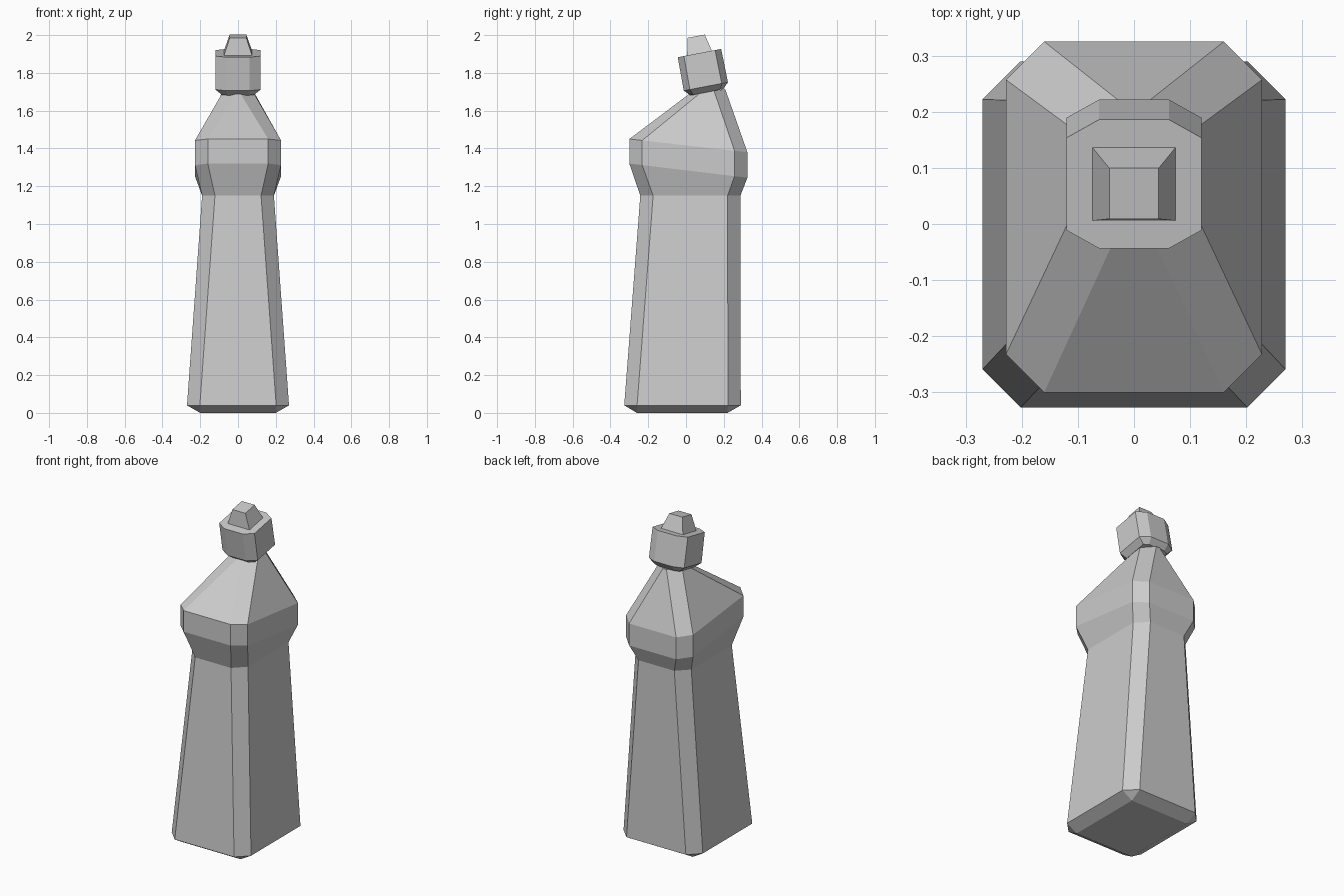
import bpy, math
from mathutils import Matrix

cube = bpy.data.objects.get("Cube")
if cube:
    bpy.data.objects.remove(cube, do_unlink=True)

grey = bpy.data.materials.new("plain grey")
grey.use_nodes = True
colour = (0.6, 0.6, 0.6, 1)
grey.diffuse_color = colour
grey.node_tree.nodes["Principled BSDF"].inputs["Base Color"].default_value = colour


def ring(half_x, front, back, cut_x, cut_y, z_front, z_back):
    """Rectangle with cut corners, its height sloping from front to back."""
    xi, yf, yb = half_x - cut_x, front + cut_y, back - cut_y
    outline = [(-xi, front), (xi, front), (half_x, yf), (half_x, yb),
               (xi, back), (-xi, back), (-half_x, yb), (-half_x, yf)]
    slope = (z_back - z_front) / (back - front)
    return [(x, y, z_front + (y - front) * slope) for x, y in outline]


def loft(name, rings, matrix=Matrix()):
    """Flat-faced solid through a stack of rings, with merged doubles."""
    n = len(rings[0])
    verts = [p for r in rings for p in r]
    faces = [tuple(reversed(range(n))), tuple(range(len(verts) - n, len(verts)))]
    for k in range(len(rings) - 1):
        for i in range(n):
            a, b = k * n + i, k * n + (i + 1) % n
            faces.append((a, b, b + n, a + n))
    mesh = bpy.data.meshes.new(name)
    mesh.from_pydata(verts, [], faces)
    mesh.transform(matrix)
    import bmesh
    bm = bmesh.new()
    bm.from_mesh(mesh)
    bmesh.ops.remove_doubles(bm, verts=bm.verts, dist=1e-4)
    bmesh.ops.recalc_face_normals(bm, faces=bm.faces)
    bm.to_mesh(mesh)
    bm.free()
    mesh.materials.append(grey)
    obj = bpy.data.objects.new(name, mesh)
    bpy.context.collection.objects.link(obj)
    return obj


# Bottle: bevelled foot, tapering body, bulged grip, slanted shoulder
cut = 0.068
loft("bottle", [
    ring(0.20, -0.26, 0.22, 0, 0, 0, 0),
    ring(0.27, -0.327, 0.29, cut, cut, 0.04, 0.04),
    ring(0.19, -0.242, 0.288, cut, cut, 1.15, 1.15),
    ring(0.228, -0.30, 0.325, cut, cut, 1.32, 1.245),
    ring(0.228, -0.30, 0.325, cut, cut, 1.45, 1.38),
    ring(0.08, 0.022, 0.208, cut, 0.06, 1.692, 1.713),
])

# Tilted cap and nozzle share one axis
tilt = Matrix.Translation((0, 0.105, 1.728)) @ Matrix.Rotation(math.radians(10.8), 4, "X")
loft("cap", [
    ring(0.085, -0.088, 0.088, 0.03, 0.015, -0.031, -0.031),
    ring(0.12, -0.119, 0.119, 0.058, 0.033, 0, 0),
    ring(0.12, -0.117, 0.117, 0.058, 0.033, 0.18, 0.18),
], tilt)
loft("nozzle", [
    ring(0.075, -0.067, 0.067, 0, 0, 0.178, 0.178),
    ring(0.044, -0.046, 0.046, 0, 0, 0.271, 0.271),
], tilt)
